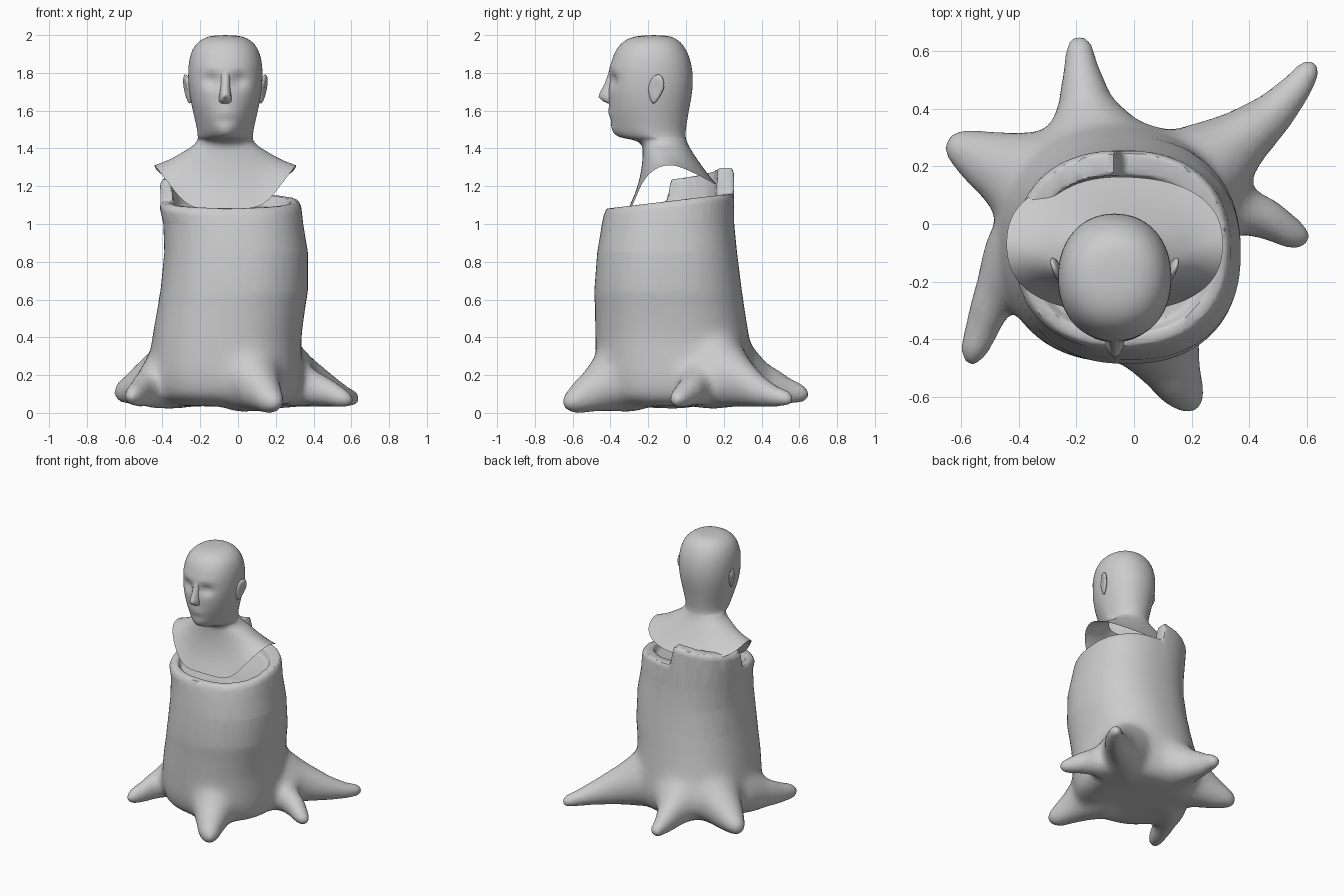
import bpy, bmesh, math
from math import sin, cos, pi, exp, copysign
from mathutils import Vector

if "Cube" in bpy.data.objects:
    bpy.data.objects.remove(bpy.data.objects["Cube"])


def skin(bm, rings, cap_start=True, cap_end=True):
    """Bridge a list of equal-sized closed rings of points into a tube."""
    vs = [[bm.verts.new(p) for p in r] for r in rings]
    n = len(rings[0])
    for a, b in zip(vs, vs[1:]):
        for i in range(n):
            j = (i + 1) % n
            bm.faces.new((a[i], a[j], b[j], b[i]))
    if cap_start:
        bm.faces.new(vs[0][::-1])
    if cap_end:
        bm.faces.new(vs[-1])


def finish(bm, name):
    bmesh.ops.recalc_face_normals(bm, faces=bm.faces[:])
    me = bpy.data.meshes.new(name)
    bm.to_mesh(me)
    bm.free()
    ob = bpy.data.objects.new(name, me)
    bpy.context.collection.objects.link(ob)
    bpy.ops.object.select_all(action='DESELECT')
    ob.select_set(True)
    bpy.context.view_layer.objects.active = ob
    return ob


def apply(ob, kind, **kw):
    m = ob.modifiers.new(kind, kind)
    for k, v in kw.items():
        setattr(m, k, v)
    bpy.ops.object.modifier_apply(modifier=m.name)


def oval(t, x0, x1, y0, y1, e=2.3):
    """Point on a superellipse filling the given box."""
    c, s = cos(t), sin(t)
    return ((x0 + x1) / 2 + (x1 - x0) / 2 * copysign(abs(c) ** (2 / e), c),
            (y0 + y1) / 2 + (y1 - y0) / 2 * copysign(abs(s) ** (2 / e), s))


# ---- stump: trunk with slanted, broken rim around a sunken top ----
N = 120
ANG = [2 * pi * i / N for i in range(N)]


def slant(y):
    return 1.08 + 0.12 * (y + 0.43)


def rim_z(t, y):
    d = math.degrees(t)
    if 91 < d < 178:    # splintered piece left standing at the back left
        return 1.235 + 0.065 * (178 - d) / 87
    return slant(y)


def trunk_ring(z, x0, x1, y0, y1, rim=None, floor=None):
    ring = []
    for t in ANG:
        x, y = oval(t, x0, x1, y0, y1)
        if rim is not None:
            z = rim_z(t, y) + rim
        if floor is not None:
            z = slant(y) + floor
        ring.append((x, y, z))
    return ring


bm = bmesh.new()
skin(bm, [trunk_ring(*s) for s in [
    (0.04, -.36, .27, -.36, .27), (0.09, -.45, .325, -.45, .33), (0.2, -.475, .34, -.475, .36),
    (0.4, -.455, .335, -.48, .335), (0.65, -.41, .37, -.485, .295),
    (0.85, -.39, .37, -.47, .27), (1.0, -.395, .345, -.445, .255),
    (0, -.415, .335, -.435, .255, -.03), (0, -.40, .32, -.42, .245, 0),
    (0, -.355, .275, -.38, .17, 0),
    (0, -.335, .255, -.36, .155, None, -.05)]])


# ---- stump: six roots, points are x, y, z, half width, half height ----
def root(pts):
    rings = []
    for i, (x, y, z, w, h) in enumerate(pts):
        a, b = pts[max(i - 1, 0)], pts[min(i + 1, len(pts) - 1)]
        d = Vector((b[0] - a[0], b[1] - a[1], 0)).normalized()
        rings.append([(x - d.y * w * cos(2 * pi * k / 20),
                       y + d.x * w * cos(2 * pi * k / 20),
                       z + h * sin(2 * pi * k / 20)) for k in range(20)])
    skin(bm, rings)


root([(-.12, .15, .28, .22, .25), (-.15, .33, .21, .17, .17), (-.17, .43, .155, .095, .115),
      (-.185, .55, .12, .06, .07), (-.19, .63, .105, .047, .045), (-.19, .655, .10, .02, .02)])
root([(-.2, .08, .3, .22, .26), (-.4, .17, .215, .17, .175), (-.5, .215, .165, .115, .125),
      (-.58, .255, .13, .08, .08), (-.63, .28, .115, .052, .055), (-.65, .29, .11, .025, .025)])
root([(-.3, .0, .24, .16, .22), (-.42, -.12, .18, .12, .16), (-.48, -.25, .14, .08, .115),
      (-.525, -.36, .11, .062, .075), (-.56, -.45, .095, .048, .055), (-.575, -.49, .09, .02, .02)])
root([(.0, -.25, .25, .22, .25), (.09, -.42, .19, .15, .18), (.14, -.52, .12, .105, .12),
      (.175, -.59, .08, .075, .08), (.2, -.63, .065, .05, .05), (.205, -.655, .06, .02, .02)])
root([(.15, .08, .24, .15, .2), (.35, .06, .155, .095, .12), (.45, .02, .125, .078, .09),
      (.54, -.03, .09, .06, .06), (.59, -.055, .075, .04, .04), (.605, -.065, .07, .02, .02)])
root([(.12, .1, .27, .2, .25), (.28, .22, .21, .16, .185), (.38, .3, .165, .105, .13),
      (.49, .39, .12, .075, .085), (.57, .48, .09, .056, .055), (.615, .545, .08, .042, .042),
      (.63, .565, .075, .018, .018)])

# fuse trunk and roots, blend the lower part, thin out to broad facets
stump = finish(bm, "tree_stump")
apply(stump, 'REMESH', mode='VOXEL', voxel_size=0.012)
bm = bmesh.new()
bm.from_mesh(stump.data)
low = [v for v in bm.verts if v.co.z < 0.6]
joint = [v for v in low if math.hypot(v.co.x + .04, v.co.y + .06) < 0.54]
for group, times in ((joint, 45), (low, 20)):
    for _ in range(times):
        bmesh.ops.smooth_vert(bm, verts=group, factor=0.5, use_axis_x=True, use_axis_y=True, use_axis_z=True)
base = min(v.co.z for v in bm.verts)
for v in low:
    v.co.z -= base * (1 - max(v.co.z, 0) / 0.6)
bm.to_mesh(stump.data)
bm.free()
apply(stump, 'DECIMATE', ratio=0.14)
bpy.ops.object.shade_smooth_by_angle(angle=math.radians(35))

# ---- bust: head, neck and open shoulder sheet ----
CX, M = -0.067, 32
# z, half width, front y, back y, narrowing of the front
HEAD = [(2.0, .06, -.23, -.11, 0), (1.985, .12, -.31, -.05, 0), (1.94, .172, -.365, -.005, 0),
        (1.86, .197, -.40, .03, 0), (1.76, .199, -.412, .04, 0), (1.68, .19, -.412, .032, .03),
        (1.6, .174, -.408, .016, .12), (1.53, .157, -.40, .004, .3), (1.485, .149, -.392, -.002, .45),
        (1.455, .147, -.355, .0, .5), (1.445, .148, -.26, .002, .15), (1.415, .168, -.232, .014, 0),
        (1.385, .22, -.228, .032, 0)]
rings = []
for z, w, y0, y1, k in HEAD:
    r = []
    for i in range(M):
        t = 2 * pi * i / M
        x, y = oval(t, -w, w, y0, y1, 2.15)
        r.append((CX + x * (1 - k * max(0, -sin(t))), y, z))
    rings.append(r)
neck = rings[-1]
for f in (0.3, 0.65, 1.0):
    r = []
    for i in range(M):
        t = 2 * pi * i / M
        x, y = oval(t, -.377, .377, -.305, .165, 2.4)
        s = sin(t)
        if s < 0:   # straight cut from the chest up to each shoulder tip
            z = 1.085 + 0.23 * max(0, (abs(x) - .2) / .177)
        else:
            z = 1.315 - 0.11 * s
        p = Vector(neck[i]).lerp(Vector((CX + x, y, z)), f)
        p.z -= 0.008 * sin(pi * f)
        if s < 0:
            p.y += 0.02 * sin(pi * f) * -s
        r.append(p)
    rings.append(r)
bm = bmesh.new()
skin(bm, rings, True, False)
bust = finish(bm, "bust")
apply(bust, 'SUBSURF', levels=2)


# eye hollows, brow and lips pressed into the face
def bump(v, x, z, sx, sz):
    return exp(-((abs(v.x - CX) - x) / sx) ** 2 - ((v.z - z) / sz) ** 2)


for vert in bust.data.vertices:
    v = vert.co
    if v.y < -0.25 and v.z > 1.46:
        v.y += 0.026 * bump(v, .075, 1.76, .045, .035) - 0.006 * bump(v, .06, 1.82, .09, .025)
        v.y -= 0.005 * bump(v, 0, 1.59, .05, .025) - 0.004 * bump(v, 0, 1.545, .06, .02)
bpy.ops.object.shade_smooth_by_angle(angle=math.radians(50))

# ---- nose: stack of rounded rings growing forward toward the tip ----
bm = bmesh.new()
skin(bm, [[(CX + w * cos(2 * pi * k / 12), -.39 + (y + .39) * max(0, -sin(2 * pi * k / 12))
            + .02 * max(0, sin(2 * pi * k / 12)), z) for k in range(12)]
          for z, w, y in [(1.635, .025, -.405), (1.65, .036, -.44), (1.672, .036, -.463),
                          (1.695, .031, -.456), (1.74, .026, -.432), (1.785, .026, -.415),
                          (1.82, .03, -.405)]])
finish(bm, "nose")
bpy.ops.object.shade_smooth_by_angle(angle=math.radians(50))

# ---- ears ----
for side, name in ((-1, "left_ear"), (1, "right_ear")):
    bm = bmesh.new()
    bmesh.ops.create_uvsphere(bm, u_segments=16, v_segments=10, radius=1)
    for v in bm.verts:
        x, y, z = v.co
        hollow = 0.012 * max(0, x) * exp(-(y * y + z * z) * 3)
        y2 = y * (.042 if z > 0 else .042 + .018 * z)
        v.co = (CX + side * (.2 + x * .018 + y2 * .3 + z * .012 - hollow),
                -.16 + y2 + z * .012, 1.715 + z * .077)
    finish(bm, name)
    bpy.ops.object.shade_smooth_by_angle(angle=math.radians(50))
